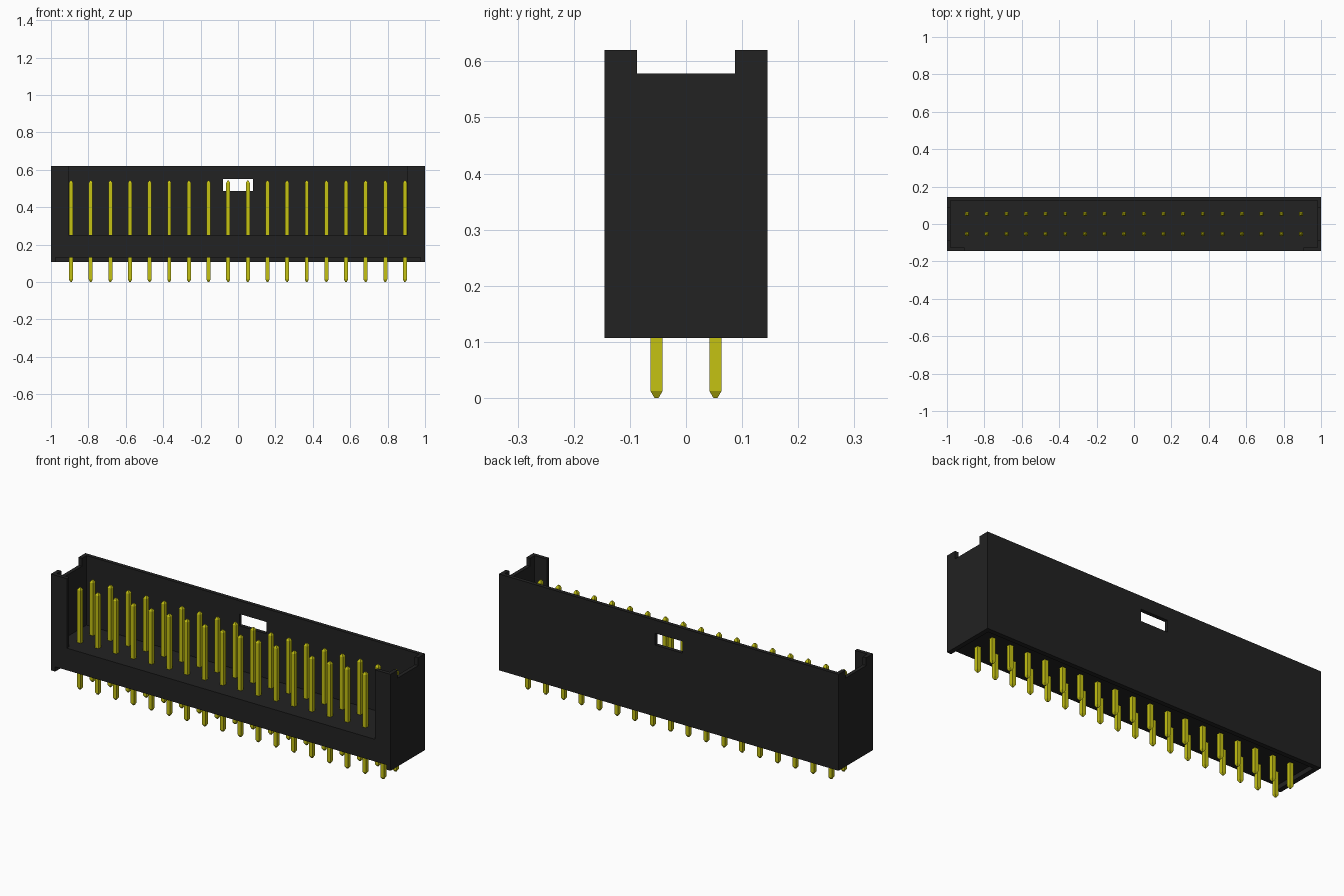
import bpy, bmesh
from mathutils import Vector

if "Cube" in bpy.data.objects:
    bpy.data.objects.remove(bpy.data.objects["Cube"], do_unlink=True)


def material(name, rgb):
    m = bpy.data.materials.new(name)
    m.use_nodes = True
    m.diffuse_color = (*rgb, 1)
    m.node_tree.nodes["Principled BSDF"].inputs["Base Color"].default_value = (*rgb, 1)
    return m


black = material("black plastic", (0.016, 0.016, 0.016))
gold = material("yellow metal", (0.56, 0.54, 0.006))


def add_object(name, bm, mat):
    me = bpy.data.meshes.new(name)
    bm.to_mesh(me)
    bm.free()
    me.materials.append(mat)
    ob = bpy.data.objects.new(name, me)
    bpy.context.collection.objects.link(ob)
    return ob


def box(name, lo, hi):
    bm = bmesh.new()
    bmesh.ops.create_cube(bm, size=1)
    lo, hi = Vector(lo), Vector(hi)
    for v in bm.verts:
        v.co = (lo + hi) / 2 + v.co * (hi - lo)
    return add_object(name, bm, black)


def cut(target, lo, hi):
    cutter = box("cutter", lo, hi)
    cutter.hide_render = True
    mod = target.modifiers.new("cut", "BOOLEAN")
    mod.operation = "DIFFERENCE"
    mod.solver = "EXACT"
    mod.object = cutter
    bpy.context.view_layer.objects.active = target
    bpy.ops.object.modifier_apply(modifier=mod.name)
    bpy.data.objects.remove(cutter, do_unlink=True)


# Shrouded housing, hollowed from one block
BOTTOM, TOP, HALF_Y, FLOOR = 0.107, 0.62, 0.145, 0.25
housing = box("housing", (-1, -HALF_Y, BOTTOM), (1, HALF_Y, TOP))
cut(housing, (-0.98, -0.125, FLOOR), (0.98, 0.125, 1))       # mating cavity
cut(housing, (-0.907, -0.3, FLOOR), (0.907, -0.1, 1))        # open front
cut(housing, (-2, -0.087, 0.578), (2, 0.087, 1))             # end wall notches
cut(housing, (-0.08, 0, 0.487), (0.08, 0.3, 0.55))           # back wall window
cut(housing, (-0.975, -0.3, 0), (0.975, 0.12, 0.132))        # underside recess

# Square pins with tapered tips, two rows
COLUMNS, PITCH, HALF_PIN = 18, 0.105, 0.0105
LEVELS = [(0, 0.35), (0.012, 1), (0.53, 1), (0.542, 0.35)]
bm = bmesh.new()
for row in (-0.5, 0.5):
    for col in range(COLUMNS):
        cx, cy = (col - (COLUMNS - 1) / 2) * PITCH, row * PITCH
        rings = []
        for z, s in LEVELS:
            r = HALF_PIN * s
            rings.append([bm.verts.new((cx + sx * r, cy + sy * r, z))
                          for sx, sy in ((-1, -1), (1, -1), (1, 1), (-1, 1))])
        bm.faces.new(rings[0][::-1])
        bm.faces.new(rings[-1])
        for a, b in zip(rings, rings[1:]):
            for i in range(4):
                j = (i + 1) % 4
                bm.faces.new((a[i], a[j], b[j], b[i]))
add_object("pins", bm, gold)
